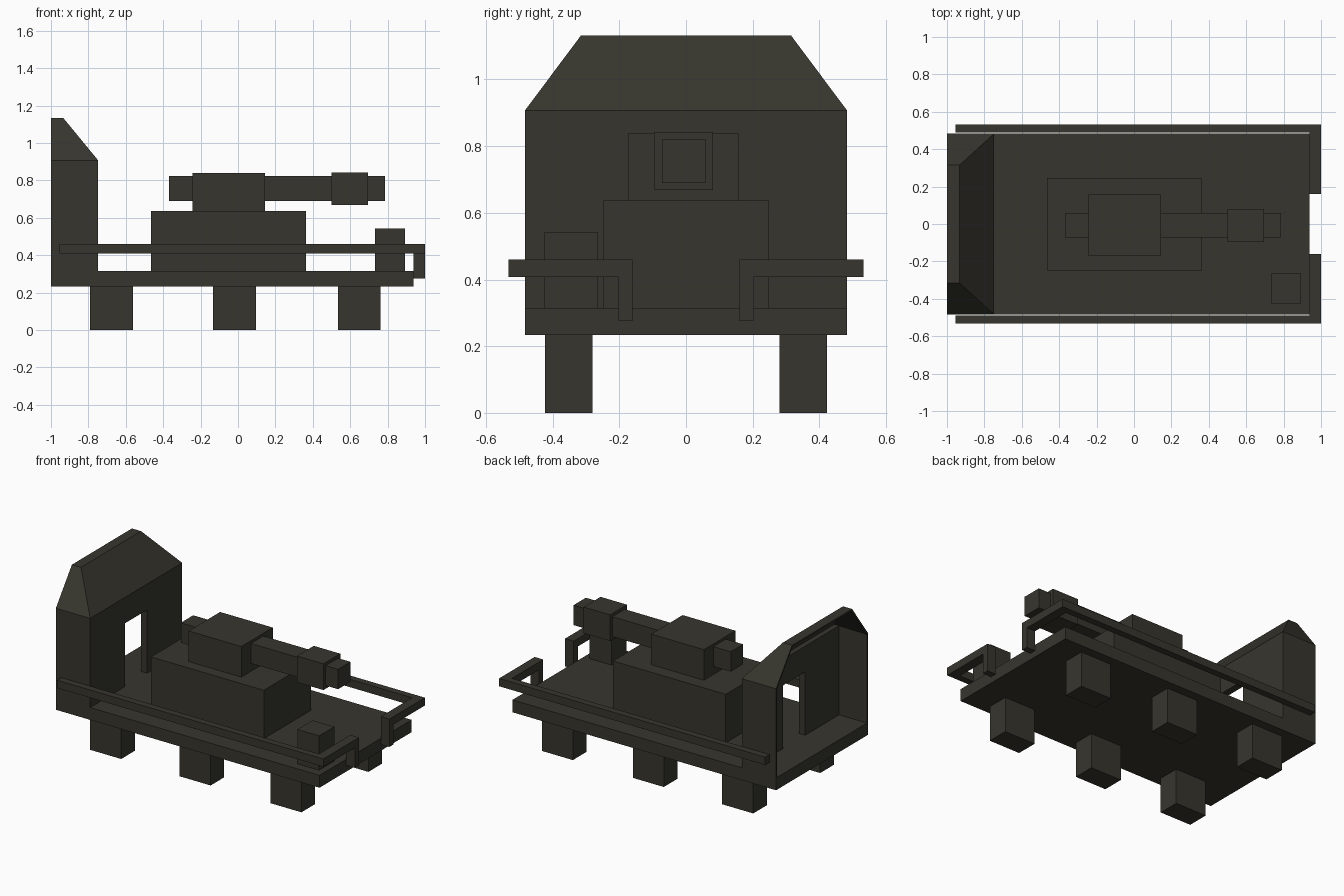
import bpy

mat = bpy.data.materials.new("dark olive")
mat.diffuse_color = (0.038, 0.036, 0.027, 1)


def mesh_object(name, verts, faces):
    me = bpy.data.meshes.new(name)
    me.from_pydata(verts, [], faces)
    me.materials.append(mat)
    ob = bpy.data.objects.new(name, me)
    bpy.context.collection.objects.link(ob)
    return ob


def box(name, x, y, z):
    """Box from (min, max) ranges on each axis."""
    x, y, z = sorted(x), sorted(y), sorted(z)
    verts = [(a, b, c) for c in z for b in y for a in x]
    faces = [(0, 2, 3, 1), (4, 5, 7, 6), (0, 1, 5, 4),
             (2, 6, 7, 3), (0, 4, 6, 2), (1, 3, 7, 5)]
    return mesh_object(name, verts, faces)


# flat deck
box("deck", (-1, 0.937), (-0.483, 0.483), (0.233, 0.315))

for side, s in (("right", -1), ("left", 1)):
    # block wheels
    for i, x in enumerate(((-0.79, -0.562), (-0.133, 0.095), (0.535, 0.762))):
        box(f"wheel_{side}_{i}", x, (s * 0.28, s * 0.423), (0, 0.233))

    # guard rail: long bar, front return and hanging end
    box(f"rail_{side}", (-0.955, 1.0), (s * 0.488, s * 0.533), (0.408, 0.46))
    box(f"rail_front_{side}", (0.937, 1.0), (s * 0.16, s * 0.488), (0.408, 0.46))
    box(f"rail_end_{side}", (0.937, 1.0), (s * 0.16, s * 0.203), (0.275, 0.408))

    # cab side wall and front wall post beside the doorway
    box(f"cab_side_{side}", (-1, -0.795), (s * 0.471, s * 0.483), (0.315, 0.907))
    box(f"cab_post_{side}", (-0.795, -0.748), (s * 0.115, s * 0.483), (0.315, 0.907))

# wall over the doorway
box("cab_lintel", (-0.795, -0.748), (-0.115, 0.115), (0.735, 0.907))

# hipped cab roof, open at the back
roof = mesh_object(
    "cab_roof",
    [(-1, -0.483, 0.907), (-0.748, -0.483, 0.907), (-0.748, 0.483, 0.907), (-1, 0.483, 0.907),
     (-1, -0.315, 1.132), (-0.933, -0.315, 1.132), (-0.933, 0.315, 1.132), (-1, 0.315, 1.132)],
    [(0, 1, 5, 4), (1, 2, 6, 5), (2, 3, 7, 6), (4, 5, 6, 7)])
mod = roof.modifiers.new("thickness", "SOLIDIFY")
mod.thickness = 0.012
mod.offset = -1

# machinery on the deck
box("body", (-0.465, 0.363), (-0.248, 0.247), (0.315, 0.637))
box("turret", (-0.242, 0.145), (-0.172, 0.158), (0.637, 0.84))
box("barrel", (-0.37, 0.786), (-0.072, 0.058), (0.69, 0.822))
box("barrel_collar", (0.5, 0.695), (-0.096, 0.081), (0.669, 0.843))
box("deck_box", (0.733, 0.893), (-0.424, -0.265), (0.315, 0.543))
